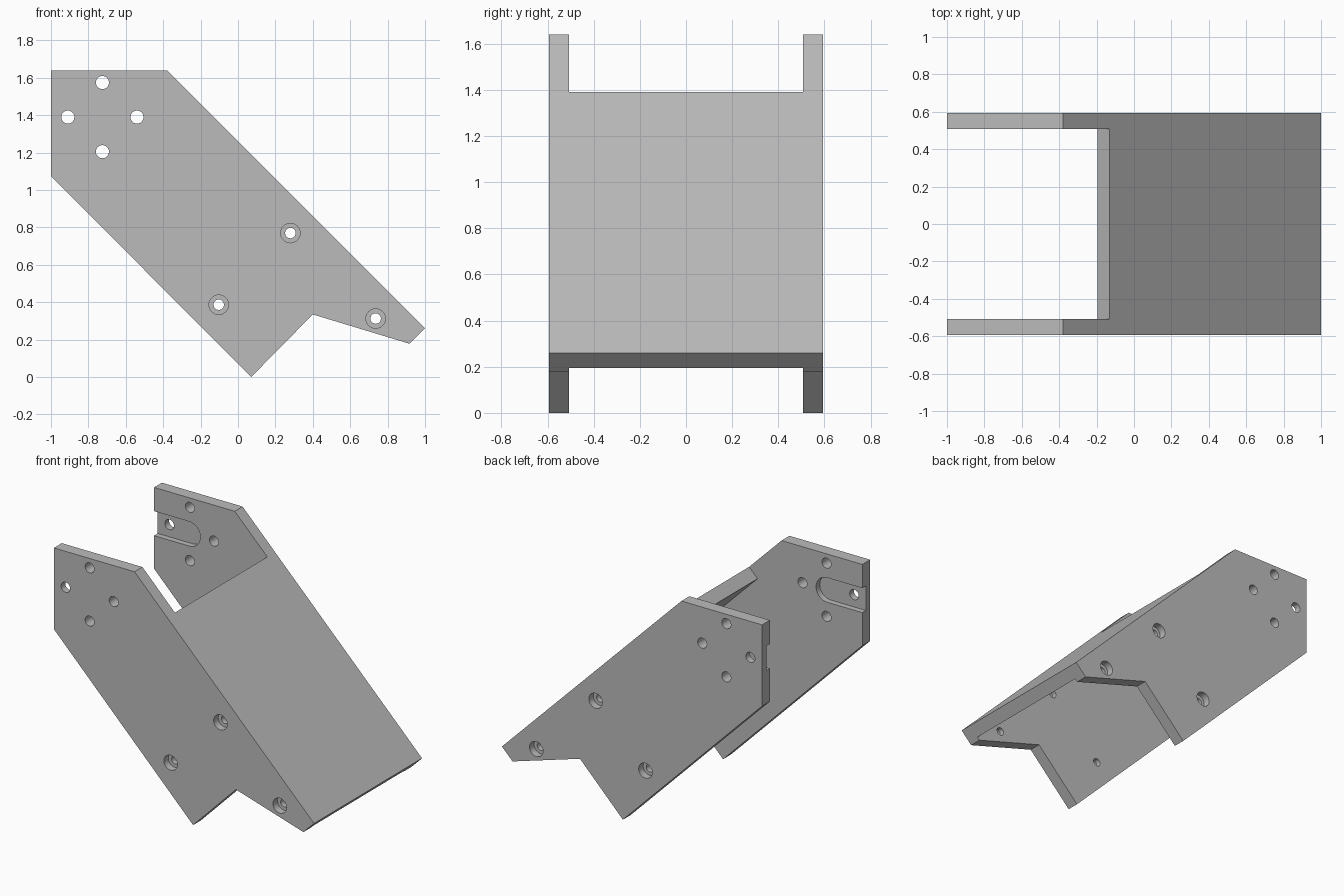
import bpy
import bmesh
from math import cos, sin, pi, radians

if "Cube" in bpy.data.objects:
    bpy.data.objects.remove(bpy.data.objects["Cube"])

HALF = 0.593      # half of the outer width
INNER = 0.507     # half of the gap between the side plates
SLOT_DEPTH = 0.04
BORE_DEPTH = 0.05

grey = bpy.data.materials.new("light grey")
grey.use_nodes = True
grey.diffuse_color = (0.5, 0.5, 0.5, 1)
grey.node_tree.nodes["Principled BSDF"].inputs["Base Color"].default_value = (0.5, 0.5, 0.5, 1)


def prism(name, profile, y0, y1):
    """Extrude an x-z profile from y0 to y1."""
    bm = bmesh.new()
    face = bm.faces.new([bm.verts.new((x, y0, z)) for x, z in profile])
    new = bmesh.ops.extrude_face_region(bm, geom=[face])["geom"]
    verts = [v for v in new if isinstance(v, bmesh.types.BMVert)]
    bmesh.ops.translate(bm, verts=verts, vec=(0, y1 - y0, 0))
    bmesh.ops.recalc_face_normals(bm, faces=bm.faces)
    mesh = bpy.data.meshes.new(name)
    bm.to_mesh(mesh)
    bm.free()
    mesh.materials.append(grey)
    ob = bpy.data.objects.new(name, mesh)
    bpy.context.collection.objects.link(ob)
    return ob


def arc(x, z, r, start=0, sweep=2 * pi, n=32, closed=True):
    count = n if closed else n + 1
    return [(x + r * cos(start + sweep * i / n), z + r * sin(start + sweep * i / n))
            for i in range(count)]


def cut(body, cutter):
    cutter.hide_render = True
    mod = body.modifiers.new("cut", "BOOLEAN")
    mod.operation = "DIFFERENCE"
    mod.solver = "EXACT"
    mod.object = cutter
    bpy.context.view_layer.objects.active = body
    bpy.ops.object.modifier_apply(modifier=mod.name)
    bpy.data.objects.remove(cutter)


# Full-width body with the side outline
outline = [(-1, 1.64), (-0.38, 1.64), (1, 0.26), (0.918, 0.178),
           (0.4, 0.335), (0.07, 0), (-1, 1.075)]
bracket = prism("bracket", outline, -HALF, HALF)

# Hollow the middle, leaving two side plates and the sloping cover
pocket = [(-0.195, 1.325), (1.3, -0.17), (1.3, -0.3), (-1.3, -0.3),
          (-1.3, 2), (0.48, 2)]
cut(bracket, prism("pocket_cutter", pocket, -INNER, INNER))

# Rounded slots on the inner faces, open at the rear edge
slot = arc(-0.73, 1.39, 0.085, -pi / 2, pi, 24, False) + [(-1.1, 1.475), (-1.1, 1.305)]
for side in (-1, 1):
    cut(bracket, prism("slot_cutter", slot, side * (INNER - 0.05), side * (INNER + SLOT_DEPTH)))

# Motor mounting holes through both plates
for x, z in [(-0.91, 1.39), (-0.54, 1.39), (-0.725, 1.575), (-0.725, 1.205)]:
    cut(bracket, prism("hole_cutter", arc(x, z, 0.035), -1, 1))

# Counterbored screw holes
for x, z in [(0.28, 0.77), (-0.103, 0.387), (0.736, 0.313)]:
    cut(bracket, prism("screw_cutter", arc(x, z, 0.028), -1, 1))
    for side in (-1, 1):
        cut(bracket, prism("bore_cutter", arc(x, z, 0.052), side * (HALF - BORE_DEPTH), side))

bpy.ops.object.select_all(action="DESELECT")
bracket.select_set(True)
bpy.context.view_layer.objects.active = bracket
bpy.ops.object.shade_smooth_by_angle(angle=radians(30))
